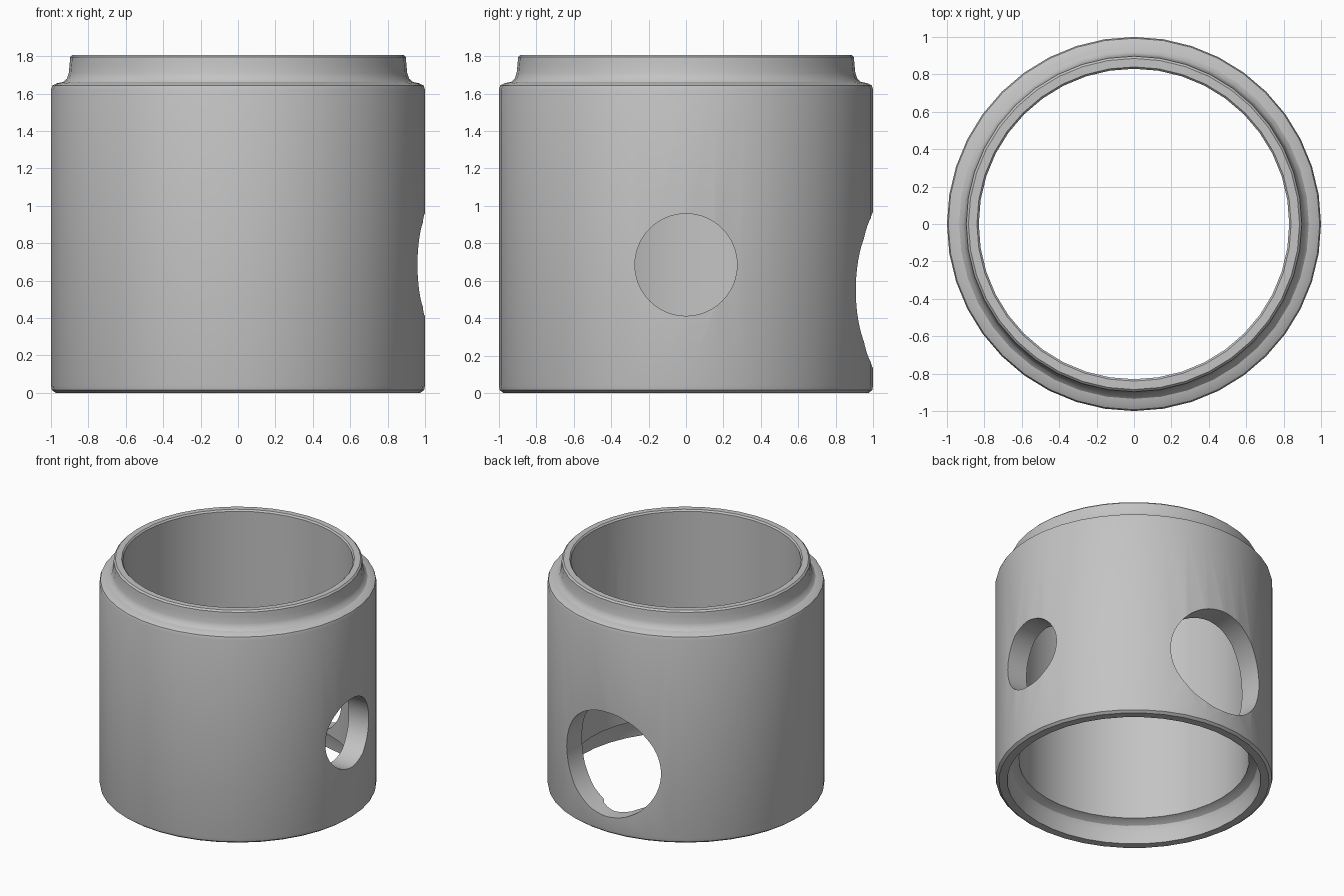
import bpy, bmesh, math
from mathutils import Matrix

if "Cube" in bpy.data.objects:
    bpy.data.objects.remove(bpy.data.objects["Cube"])

SIDES = 40

grey = bpy.data.materials.new("light grey")
grey.diffuse_color = (0.55, 0.55, 0.55, 1)
grey.use_nodes = True
grey.node_tree.nodes["Principled BSDF"].inputs["Base Color"].default_value = grey.diffuse_color


def lathe(name, profile):
    """Revolve a closed (radius, height) profile around z."""
    bm = bmesh.new()
    rings = []
    for i in range(SIDES):
        a = 2 * math.pi * i / SIDES
        rings.append([bm.verts.new((r * math.cos(a), r * math.sin(a), z)) for r, z in profile])
    n = len(profile)
    for i in range(SIDES):
        p, q = rings[i], rings[(i + 1) % SIDES]
        for j in range(n):
            k = (j + 1) % n
            bm.faces.new((p[j], q[j], q[k], p[k]))
    bmesh.ops.recalc_face_normals(bm, faces=bm.faces)
    return finish(name, bm)


def hole_cutter(name, radius, height, turn):
    """Cylinder pointing outwards along +x, turned about z."""
    bm = bmesh.new()
    m = (Matrix.Rotation(turn, 4, 'Z') @ Matrix.Translation((0.9, 0, height))
         @ Matrix.Rotation(math.pi / 2, 4, 'Y'))
    bmesh.ops.create_cone(bm, cap_ends=True, segments=64, radius1=radius,
                          radius2=radius, depth=1.0, matrix=m)
    ob = finish(name, bm)
    ob.hide_render = True
    return ob


def finish(name, bm):
    me = bpy.data.meshes.new(name)
    bm.to_mesh(me)
    bm.free()
    me.materials.append(grey)
    ob = bpy.data.objects.new(name, me)
    bpy.context.collection.objects.link(ob)
    return ob


# Tube with a stepped lip on top and a matching recess underneath
ring = lathe("ring_body", [
    (0.975, 0), (0.995, 0.015), (1.0, 0.04),                    # bottom edge
    (1.0, 1.62), (0.993, 1.643), (0.97, 1.655),                 # shoulder
    (0.935, 1.662), (0.915, 1.68), (0.905, 1.71),               # fillet to lip
    (0.90, 1.76), (0.897, 1.795), (0.885, 1.807),               # lip
    (0.84, 1.807), (0.83, 1.795),                               # top rim
    (0.83, 0.165), (0.86, 0.155), (0.89, 0.135), (0.905, 0.10), # recess
    (0.915, 0.0)])

# Side hole at the right and larger hole at the back
cutters = [hole_cutter("right_hole_cutter", 0.273, 0.685, 0),
           hole_cutter("back_hole_cutter", 0.415, 0.55, math.pi / 2)]
bpy.context.view_layer.objects.active = ring
ring.select_set(True)
for c in cutters:
    mod = ring.modifiers.new(c.name, 'BOOLEAN')
    mod.operation = 'DIFFERENCE'
    mod.solver = 'EXACT'
    mod.object = c
    bpy.ops.object.modifier_apply(modifier=mod.name)
for c in cutters:
    bpy.data.objects.remove(c, do_unlink=True)

bpy.ops.object.shade_smooth_by_angle(angle=math.radians(30))
